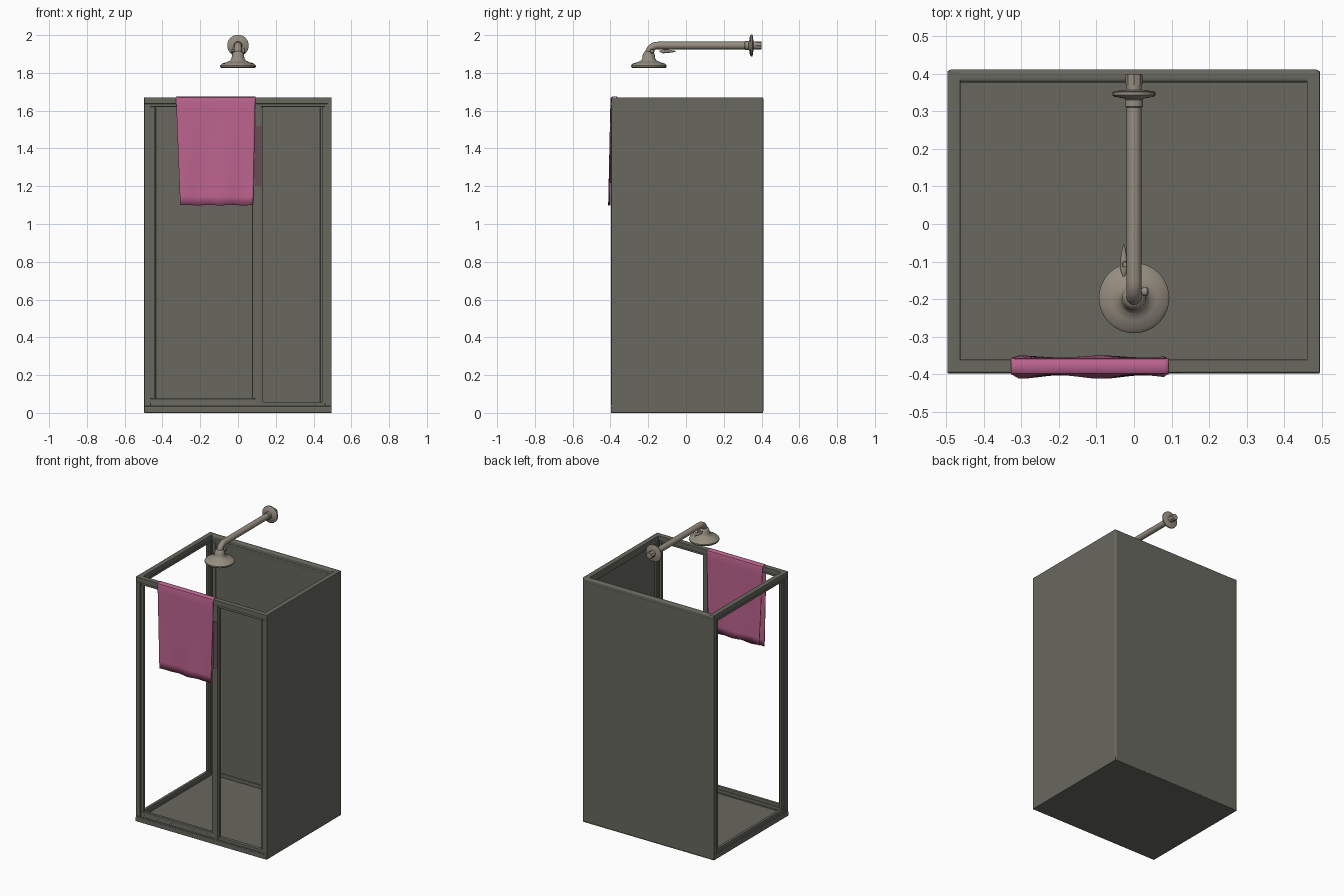
import bpy, bmesh, math
from mathutils import Vector

if "Cube" in bpy.data.objects:
    bpy.data.objects.remove(bpy.data.objects["Cube"])


def material(name, rgb):
    m = bpy.data.materials.new(name)
    m.diffuse_color = (*rgb, 1)
    m.use_nodes = True
    m.node_tree.nodes["Principled BSDF"].inputs["Base Color"].default_value = m.diffuse_color
    return m


GREY = material("dark grey metal", (0.138, 0.138, 0.114))
STEEL = material("warm grey metal", (0.30, 0.265, 0.215))
PINK = material("pink cloth", (0.50, 0.125, 0.27))
MAUVE = material("dark mauve", (0.14, 0.075, 0.095))


def finish(name, bm, mat, smooth=False):
    bmesh.ops.recalc_face_normals(bm, faces=bm.faces)
    me = bpy.data.meshes.new(name)
    bm.to_mesh(me)
    bm.free()
    ob = bpy.data.objects.new(name, me)
    bpy.context.collection.objects.link(ob)
    me.materials.append(mat)
    if smooth:
        bpy.ops.object.select_all(action='DESELECT')
        ob.select_set(True)
        bpy.context.view_layer.objects.active = ob
        bpy.ops.object.shade_smooth_by_angle(angle=math.radians(40))
    return ob


def box(name, x, y, z, mat=GREY, bevel=0.003):
    bm = bmesh.new()
    bmesh.ops.create_cube(bm, size=1)
    for v in bm.verts:
        v.co = [lo + (c + 0.5) * (hi - lo) for c, (lo, hi) in zip(v.co, (x, y, z))]
    ob = finish(name, bm, mat)
    if bevel:
        b = ob.modifiers.new("bevel", 'BEVEL')
        b.width = bevel
        b.segments = 2 if bevel < 0.01 else 3
    return ob


def frame(name, along, a, z, depth, w):
    """Rectangular frame of four bars standing in the xz or yz plane."""
    def bar(part, aa, zz):
        if along == 'x':
            box(name + part, aa, depth, zz)
        else:
            box(name + part, depth, aa, zz)
    bar("_bottom", a, (z[0], z[0] + w))
    bar("_top", a, (z[1] - w, z[1]))
    bar("_start", (a[0], a[0] + w), (z[0] + w, z[1] - w))
    bar("_end", (a[1] - w, a[1]), (z[0] + w, z[1] - w))


def lathe(name, profile, origin, axis, mat=STEEL, n=32):
    """Revolve (radius, distance) points around an axis through origin."""
    bm = bmesh.new()
    q = Vector((0, 0, 1)).rotation_difference(Vector(axis))
    rings = []
    for r, d in profile:
        rings.append([bm.verts.new(Vector(origin) + q @ Vector((
            r * math.cos(math.tau * i / n), r * math.sin(math.tau * i / n), d)))
            for i in range(n)])
    for p, s in zip(rings, rings[1:]):
        for i in range(n):
            bm.faces.new((p[i], p[(i + 1) % n], s[(i + 1) % n], s[i]))
    bm.faces.new(rings[0])
    bm.faces.new(rings[-1])
    return finish(name, bm, mat, True)


def tube(name, path, radius, mat=STEEL, n=20):
    """Round tube along a path lying in the yz plane."""
    bm = bmesh.new()
    pts = [Vector((0, y, z)) for y, z in path]
    rings = []
    for k, p in enumerate(pts):
        t = (pts[min(k + 1, len(pts) - 1)] - pts[max(k - 1, 0)]).normalized()
        side = Vector((1, 0, 0))
        up = t.cross(side)
        rings.append([bm.verts.new(p + radius * (side * math.cos(math.tau * i / n)
                      + up * math.sin(math.tau * i / n))) for i in range(n)])
    for p, s in zip(rings, rings[1:]):
        for i in range(n):
            bm.faces.new((p[i], p[(i + 1) % n], s[(i + 1) % n], s[i]))
    bm.faces.new(rings[0])
    bm.faces.new(rings[-1])
    return finish(name, bm, mat, True)


# Cabin tray, solid back wall and solid right wall
box("tray", (-0.497, 0.495), (-0.398, 0.408), (0, 0.03))
box("back_wall", (-0.497, 0.495), (0.385, 0.41), (0.002, 1.66), bevel=0.01)
box("right_wall", (0.472, 0.495), (-0.395, 0.405), (0.002, 1.66))

# Rims thickening the top of the solid walls
box("back_rim", (-0.497, 0.495), (0.377, 0.411), (1.635, 1.67), bevel=0.01)
box("right_rim", (0.46, 0.495), (-0.395, 0.405), (1.635, 1.67))
frame("back_inner_frame", 'x', (-0.46, 0.46), (0.03, 1.645), (0.379, 0.39), 0.025)
frame("right_inner_frame", 'y', (-0.36, 0.377), (0.03, 1.645), (0.462, 0.475), 0.025)

# Open front: outer frame, large door, narrow side light and post
frame("front_frame", 'x', (-0.497, 0.495), (0.002, 1.67), (-0.396, -0.361), 0.034)
box("front_sill", (-0.463, 0.461), (-0.39, -0.365), (0.03, 0.055))
frame("front_door", 'x', (-0.466, 0.1), (0.05, 1.645), (-0.389, -0.37), 0.025)
frame("front_sidelight", 'x', (0.112, 0.465), (0.03, 1.64), (-0.389, -0.37), 0.02)
box("front_post", (0.092, 0.122), (-0.393, -0.363), (0.03, 1.64))
box("door_handle", (0.088, 0.125), (-0.397, -0.391), (1.2, 1.52), MAUVE, 0.002)

# Open left side: outer and inner frame
frame("left_frame", 'y', (-0.396, 0.408), (0.002, 1.67), (-0.497, -0.462), 0.034)
frame("left_inner_frame", 'y', (-0.365, 0.38), (0.03, 1.645), (-0.489, -0.47), 0.03)

# Towel folded over the front rail
bm = bmesh.new()
path = [(-0.398, 1.1 + 0.56 * i / 12) for i in range(13)]
path += [(-0.396, 1.668), (-0.388, 1.673), (-0.369, 1.673), (-0.361, 1.668)]
path += [(-0.359, 1.66 - 0.53 * i / 12) for i in range(13)]
NU = 36
grid = []
for k, (y, z) in enumerate(path):
    front = k < 15
    drop = max(0, (1.66 - z) / 0.56)
    row = []
    for i in range(NU + 1):
        u = i / NU
        left, right = (-0.328 + 0.022 * drop, 0.092 - 0.012 * drop)
        x = left + (right - left) * u
        wave = 0.5 + 0.5 * math.sin(u * 11 + 0.6 + drop)
        out = drop * (0.003 + 0.009 * wave)
        sag = 0.006 * math.sin(u * 9) * drop ** 4 if not front else 0.002 * math.sin(u * 20) * drop ** 6
        row.append(bm.verts.new((x, y - out if front else y + out * 0.6, z + sag)))
    grid.append(row)
for a, b in zip(grid, grid[1:]):
    for i in range(NU):
        bm.faces.new((a[i], a[i + 1], b[i + 1], b[i]))
towel = finish("towel", bm, PINK, True)
sol = towel.modifiers.new("thickness", 'SOLIDIFY')
sol.thickness = 0.004
sol.offset = 0

# Shower arm with a rounded elbow
bend = [(-0.15 - 0.048 * math.sin(a), 1.897 + 0.048 * math.cos(a))
        for a in [math.pi / 2 * i / 8 for i in range(9)]]
tube("shower_arm", [(0.4, 1.945)] + bend + [(-0.198, 1.865)], 0.02)

# Shower head bell
lathe("shower_head", [(0.075, 0.004), (0.08, 0), (0.088, 0), (0.094, 0.006), (0.094, 0.014),
                      (0.085, 0.024), (0.06, 0.032), (0.042, 0.04), (0.034, 0.052),
                      (0.032, 0.07), (0.025, 0.085), (0.018, 0.09)],
      (0, -0.197, 1.825), (0, 0, 1))

# Wall flange, collar and threaded end
lathe("wall_flange", [(0.022, -0.012), (0.03, -0.008), (0.053, -0.004), (0.057, 0),
                      (0.057, 0.008), (0.05, 0.011), (0.022, 0.014)],
      (0, 0.343, 1.945), (0, 1, 0))
lathe("arm_collar", [(0.021, 0), (0.024, 0.003), (0.024, 0.02), (0.021, 0.023)],
      (0, 0.31, 1.945), (0, 1, 0))
lathe("threaded_end", [(0.022, 0), (0.022, 0.028), (0.018, 0.03)],
      (0, 0.37, 1.945), (0, 1, 0), n=8)

# Small lever and knob beside the elbow
lathe("lever", [(0.003, 0), (0.011, 0.02), (0.009, 0.05), (0.002, 0.085)],
      (-0.027, -0.14, 1.914), (0, 1, 0), n=10)
box("lever_pin", (-0.03, -0.01), (-0.115, -0.1), (1.91, 1.935), STEEL)
lathe("elbow_knob", [(0.008, 0), (0.013, 0.006), (0.013, 0.014), (0.008, 0.018)],
      (0.02, -0.18, 1.915), (1, 0, 0), n=10)
